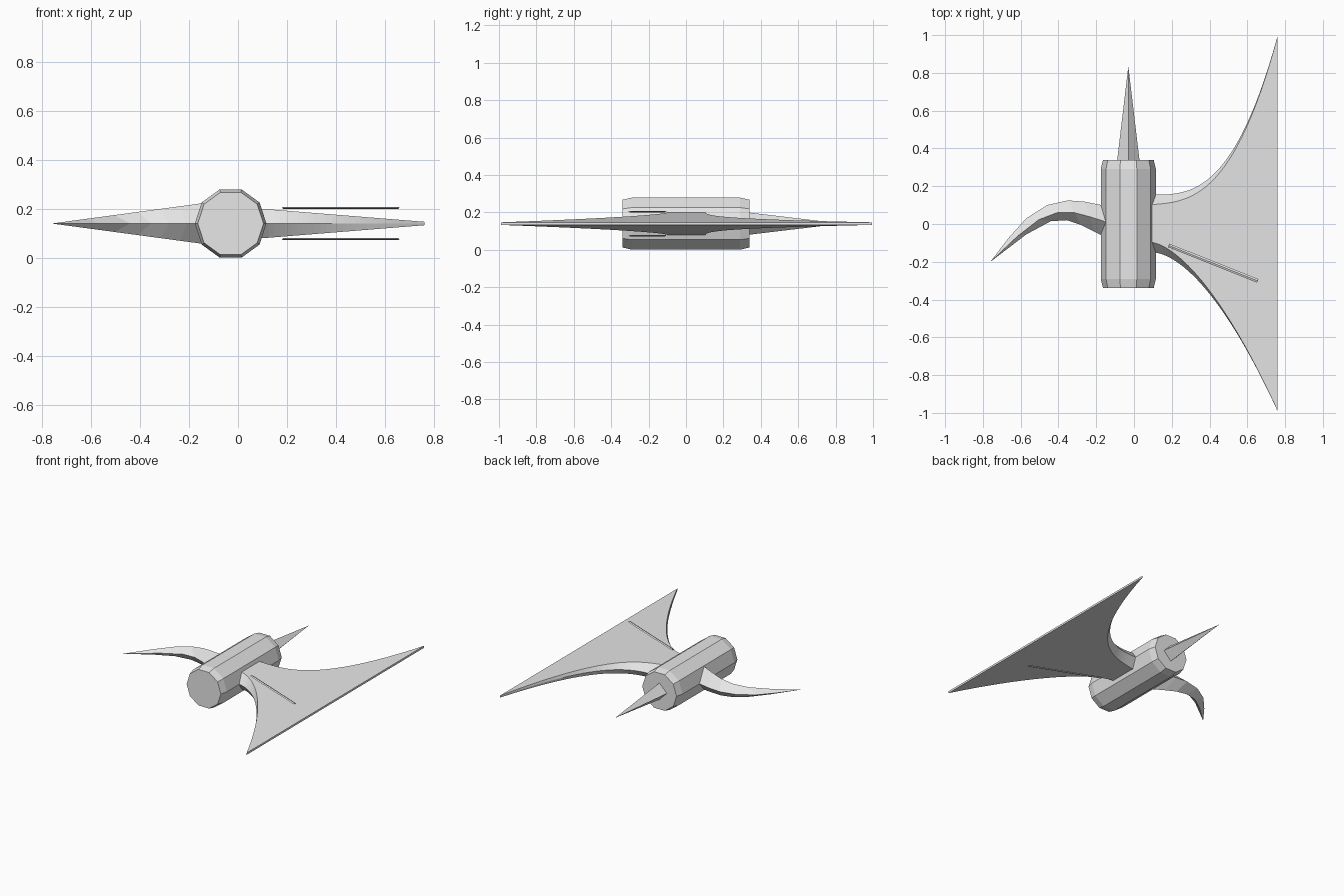
import bpy, bmesh, math
from mathutils import Vector

if "Cube" in bpy.data.objects:
    bpy.data.objects.remove(bpy.data.objects["Cube"])

steel = bpy.data.materials.new("light grey steel")
steel.diffuse_color = (0.8, 0.8, 0.8, 1)
steel.use_nodes = True
steel.node_tree.nodes["Principled BSDF"].inputs["Base Color"].default_value = steel.diffuse_color
CX, CZ = -0.03, 0.14          # axis of the hub


def loft(name, rings):
    """Skin a list of equal-length rings; a one-point ring closes to a tip."""
    bm = bmesh.new()
    loops = [[bm.verts.new(p) for p in ring] for ring in rings]
    for a, b in zip(loops, loops[1:]):
        n = len(a)
        for i in range(n):
            j = (i + 1) % n
            if len(b) == 1:
                bm.faces.new((a[i], a[j], b[0]))
            else:
                bm.faces.new((a[i], a[j], b[j], b[i]))
    for end in (loops[0], loops[-1]):
        if len(end) > 2:
            bm.faces.new(end)
    bmesh.ops.recalc_face_normals(bm, faces=bm.faces)
    mesh = bpy.data.meshes.new(name)
    bm.to_mesh(mesh)
    bm.free()
    mesh.materials.append(steel)
    ob = bpy.data.objects.new(name, mesh)
    bpy.context.collection.objects.link(ob)
    return ob


def ring_y(y, r, n):
    """Regular polygon around the hub axis at depth y."""
    return [(CX + r * math.cos(2 * math.pi * i / n), y,
             CZ + r * math.sin(2 * math.pi * i / n)) for i in range(n)]


# ten-sided hub with chamfered ends
loft("hub", [ring_y(y, r, 10) for y, r in
             ((-0.34, 0.134), (-0.29, 0.146), (0.29, 0.146), (0.34, 0.134))])

# four-sided spike on the back of the hub
loft("back_spike", [ring_y(0.33, 0.06, 4), [(CX, 0.835, CZ)]])

# flared blade: hexagonal sections widening towards the cutting edge
sections = []
STEPS = 28
for k in range(STEPS + 1):
    t = k / STEPS
    x = 0.10 + 0.66 * t
    top = 0.155 + 0.84 * t ** 2.85
    low = -0.15 - 0.84 * t ** 1.7
    h = 0.06 + (0.007 - 0.06) * t
    ti = top - 0.05 * (1 - t) - 0.002
    li = low + 0.05 * (1 - t) ** 2 + 0.002
    sections.append([(x, top, CZ), (x, ti, CZ + h), (x, li, CZ + h),
                     (x, low, CZ), (x, li, CZ - h), (x, ti, CZ - h)])
root = [(0.04, y, z) for _, y, z in sections[0]]
loft("blade", [root] + sections)

# curved pick: diamond sections (x outer, y outer, x inner, y inner)
pick = [(-0.10, 0.09, -0.10, -0.10), (-0.17, 0.10, -0.15, -0.07),
        (-0.26, 0.118, -0.21, -0.04), (-0.35, 0.125, -0.28, -0.005),
        (-0.46, 0.10, -0.355, 0.02), (-0.57, 0.03, -0.44, 0.015),
        (-0.665, -0.075, -0.57, -0.055)]
rings = []
for xo, yo, xi, yi in pick:
    xm, ym = (xo + xi) / 2, (yo + yi) / 2
    h = 0.082 * (xm + 0.76) / 0.61
    rings.append([(xo, yo, CZ), (xm, ym, CZ + h), (xi, yi, CZ), (xm, ym, CZ - h)])
loft("pick", rings + [[(-0.76, -0.20, CZ)]])

# thin rods lying over both faces of the blade
a, b = Vector((0.183, -0.113, 0)), Vector((0.655, -0.301, 0))
side = Vector((-(b - a).y, (b - a).x, 0)).normalized() * 0.010
up = Vector((0, 0, 0.004))
for name, z in (("upper_rod", 0.204), ("lower_rod", 0.076)):
    mid = Vector((0, 0, z))
    loft(name, [[p + mid + d for d in (side, up, -side, -up)] for p in (a, b)])
